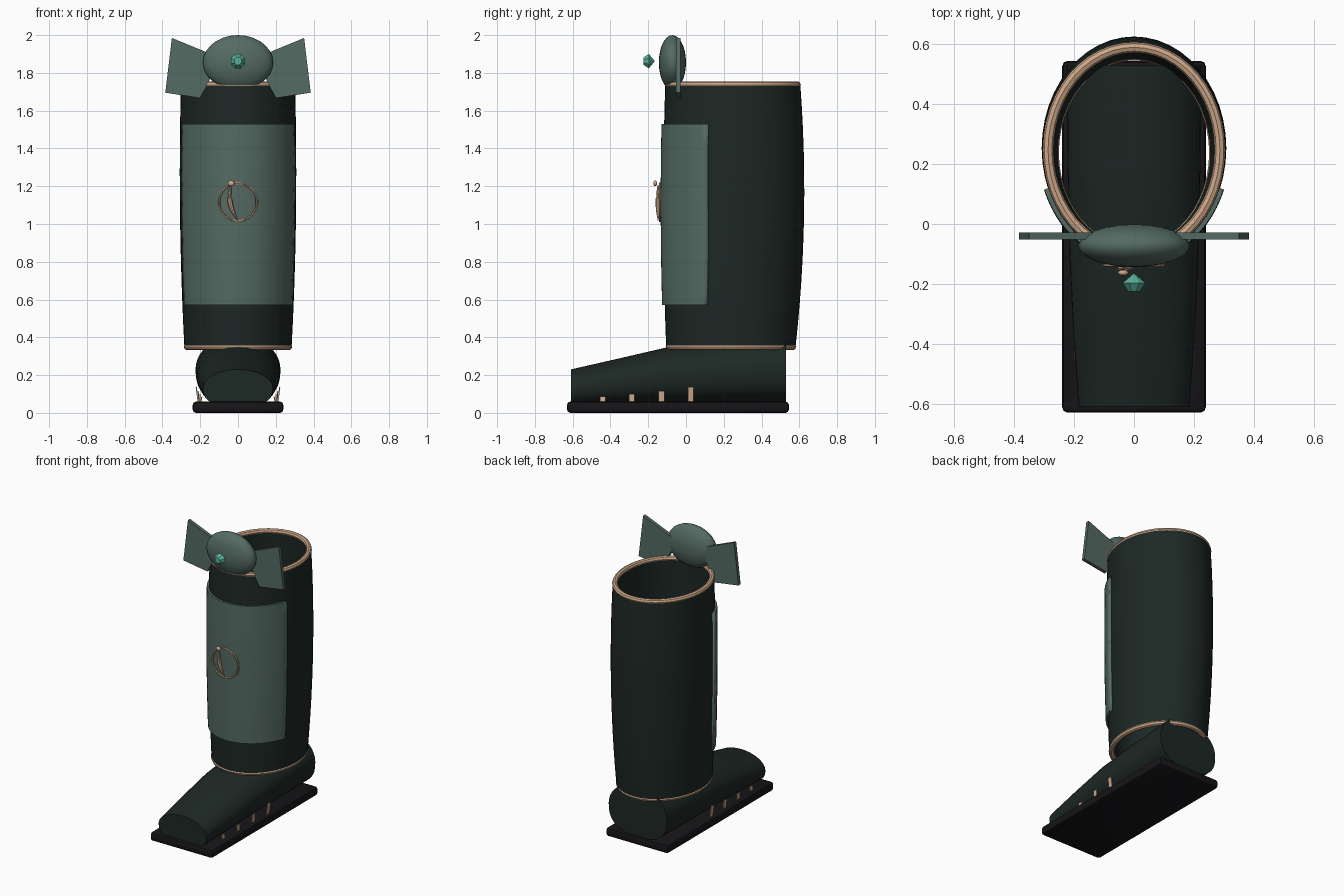
import bpy, bmesh
from math import sin, cos, pi, radians
from mathutils import Vector

if "Cube" in bpy.data.objects:
    bpy.data.objects.remove(bpy.data.objects["Cube"])


def material(name, rgb):
    m = bpy.data.materials.new(name)
    m.diffuse_color = (*rgb, 1)
    m.use_nodes = True
    m.node_tree.nodes["Principled BSDF"].inputs["Base Color"].default_value = m.diffuse_color
    return m


DARK = material("dark_leather", (0.012, 0.021, 0.018))
GREEN = material("grey_green", (0.09, 0.145, 0.125))
TAN = material("tan_trim", (0.62, 0.39, 0.25))
BLACK = material("sole_black", (0.008, 0.007, 0.009))
GEM = material("gem_green", (0.10, 0.45, 0.33))


def finish(name, bm, mat, smooth=35):
    bmesh.ops.recalc_face_normals(bm, faces=bm.faces)
    me = bpy.data.meshes.new(name)
    bm.to_mesh(me)
    bm.free()
    ob = bpy.data.objects.new(name, me)
    bpy.context.collection.objects.link(ob)
    me.materials.append(mat)
    if smooth:
        bpy.ops.object.select_all(action='DESELECT')
        ob.select_set(True)
        bpy.context.view_layer.objects.active = ob
        bpy.ops.object.shade_smooth_by_angle(angle=radians(smooth))
    return ob


def loft(name, rings, mat, closed=True, wrap=False, caps=False, smooth=35):
    """Skin a list of point rings."""
    bm = bmesh.new()
    vs = [[bm.verts.new(p) for p in r] for r in rings]
    n = len(vs[0])
    for a, b in zip(vs, vs[1:] + (vs[:1] if wrap else [])):
        for i in range(n if closed else n - 1):
            j = (i + 1) % n
            bm.faces.new((a[i], a[j], b[j], b[i]))
    if caps:
        bm.faces.new(vs[0])
        bm.faces.new(vs[-1])
    return finish(name, bm, mat, smooth)


def tube(name, pts, radius, mat, cyclic=False, taper=lambda t: 1.0, sides=8):
    """Sweep a round section along points."""
    pts = [Vector(p) for p in pts]
    n, rings = len(pts), []
    for i, p in enumerate(pts):
        a = pts[i - 1] if cyclic or i else p
        b = pts[(i + 1) % n] if cyclic or i < n - 1 else p
        q = (b - a).to_track_quat('Z', 'Y')
        r = radius * taper(i / (n - 1))
        rings.append([p + q @ Vector((r * cos(2 * pi * k / sides), r * sin(2 * pi * k / sides), 0))
                      for k in range(sides)])
    return loft(name, rings, mat, wrap=cyclic, caps=not cyclic)


# Boot shaft shape: oval whose size swells at the calf
Z0, Z1 = 0.35, 1.74


def quad(a, b, c, t):
    return a * 2 * (t - .5) * (t - 1) - b * 4 * t * (t - 1) + c * 2 * t * (t - .5)


def shaft_pt(ang, z, off=0.0):
    t = (z - Z0) / (Z1 - Z0)
    w = quad(.284, .307, .302, t) + off
    d = quad(.3425, .3725, .3575, t) + off
    return (w * cos(ang), quad(.2375, .2525, .2475, t) + d * sin(ang), z)


def oval(z, off=0.0, n=48):
    return [shaft_pt(2 * pi * i / n, z, off) for i in range(n)]


levels = [Z0 + (Z1 - Z0) * i / 12 for i in range(13)]
loft("boot_shaft", [oval(z) for z in levels] + [oval(z, -.03) for z in reversed(levels)],
     DARK, wrap=True)
for name, z in (("top_rim", Z1 - .003), ("ankle_rim", Z0)):
    tube(name, oval(z, -.015), .018, TAN, cyclic=True)

# Shin panel wrapped round the front
angs = [radians(201 + 138 * i / 28) for i in range(29)]
heights = [.57 + .96 * i / 10 for i in range(11)]
panel = loft("shin_panel",
             [[shaft_pt(a, z, .014) for a in angs] for z in heights]
             + [[shaft_pt(a, z, -.004) for a in angs] for z in reversed(heights)],
             GREEN, closed=False, wrap=True)
bm = bmesh.new()
bm.from_mesh(panel.data)
bmesh.ops.holes_fill(bm, edges=[e for e in bm.edges if e.is_boundary])
bm.to_mesh(panel.data)
bm.free()


# Foot: lofted super-ellipse sections, toe to heel
def section(y, cz, hw, hh, n=40):
    out = []
    for i in range(n):
        c, s = cos(2 * pi * i / n), sin(2 * pi * i / n)
        e = 2 / 2.5 if s < 0 else 1
        out.append((hw * (1 if c > 0 else -1) * abs(c) ** e, y,
                    cz + hh * (1 if s > 0 else -1) * abs(s) ** e))
    return out


loft("foot", [section(-.61, .13, .185, .10), section(-.36, .163, .203, .124),
              section(-.10, .197, .216, .150), section(.20, .215, .222, .167),
              section(.53, .23, .225, .18)], DARK, caps=True)


# Sole
def box(name, lo, hi, mat, bevel=0.0):
    bm = bmesh.new()
    bmesh.ops.create_cube(bm, size=1)
    lo, hi = Vector(lo), Vector(hi)
    for v in bm.verts:
        v.co = Vector([(lo[k] + hi[k]) / 2 + v.co[k] * (hi[k] - lo[k]) for k in range(3)])
    if bevel:
        bmesh.ops.bevel(bm, geom=bm.edges[:], offset=bevel, segments=2, affect='EDGES', profile=.5)
    return finish(name, bm, mat)


box("sole", (-.24, -.63, 0), (.24, .545, .06), BLACK, .018)

# Welt stitches, leaning from the sole edge to the foot on both sides
for side in (-1, 1):
    for k, (y, top) in enumerate(((-.44, .087), (-.287, .10), (-.13, .117), (.025, .137))):
        x0, x1 = .195 + .004 * k, .188 + .010 * k
        loft(f"welt_stitch_{'left' if side < 0 else 'right'}_{k + 1}",
             [[(side * (x + dx), y + dy, z) for dx, dy in
               ((0, -.015), (.006, -.015), (.006, .015), (0, .015))]
              for x, z in ((x0, .05), (x1, top))], TAN, caps=True, smooth=0)

# Emblem: thin ring, crescent leaf and bead
tube("emblem_ring", [(.1 * cos(a), -.138, 1.115 + .1 * sin(a))
                     for a in (2 * pi * i / 40 for i in range(40))], .006, TAN, cyclic=True, sides=6)
leaf = []
for i in range(17):
    t = i / 16
    leaf.append(((1 - t) ** 2 * -.035 + 2 * t * (1 - t) * -.065 + t * t * .0,
                 -.148, 1.205 - .185 * t))
tube("emblem_leaf", leaf, .013, TAN, taper=lambda t: .15 + .85 * sin(pi * t))


def ball(name, loc, radii, mat, u=24, v=14):
    bm = bmesh.new()
    bmesh.ops.create_uvsphere(bm, u_segments=u, v_segments=v, radius=1)
    for w in bm.verts:
        w.co = Vector([loc[k] + w.co[k] * radii[k] for k in range(3)])
    return finish(name, bm, mat, 60)


ball("emblem_bead", (-.036, -.163, 1.215), (.018, .010, .015), TAN, 12, 8)

# Bow on the front of the rim: knot and two flat wings
ball("bow_knot", (0, -.072, 1.855), (.186, .072, .145), GREEN)
for side in (-1, 1):
    wing = ((.35, 1.985), (.385, 1.695), (.20, 1.667), (.09, 1.878))
    loft("bow_wing_" + ("left" if side < 0 else "right"),
         [[(side * x, y, z) for x, z in wing] for y in (-.052, -.028)],
         GREEN, caps=True, smooth=0)

# Faceted gem in front of the knot
loft("gem", [[(r * cos(pi * (i + .5) / 4), y, 1.862 + r * sin(pi * (i + .5) / 4)) for i in range(8)]
             for y, r in ((-.225, .021), (-.197, .041), (-.166, .002))], GEM, caps=True, smooth=0)
